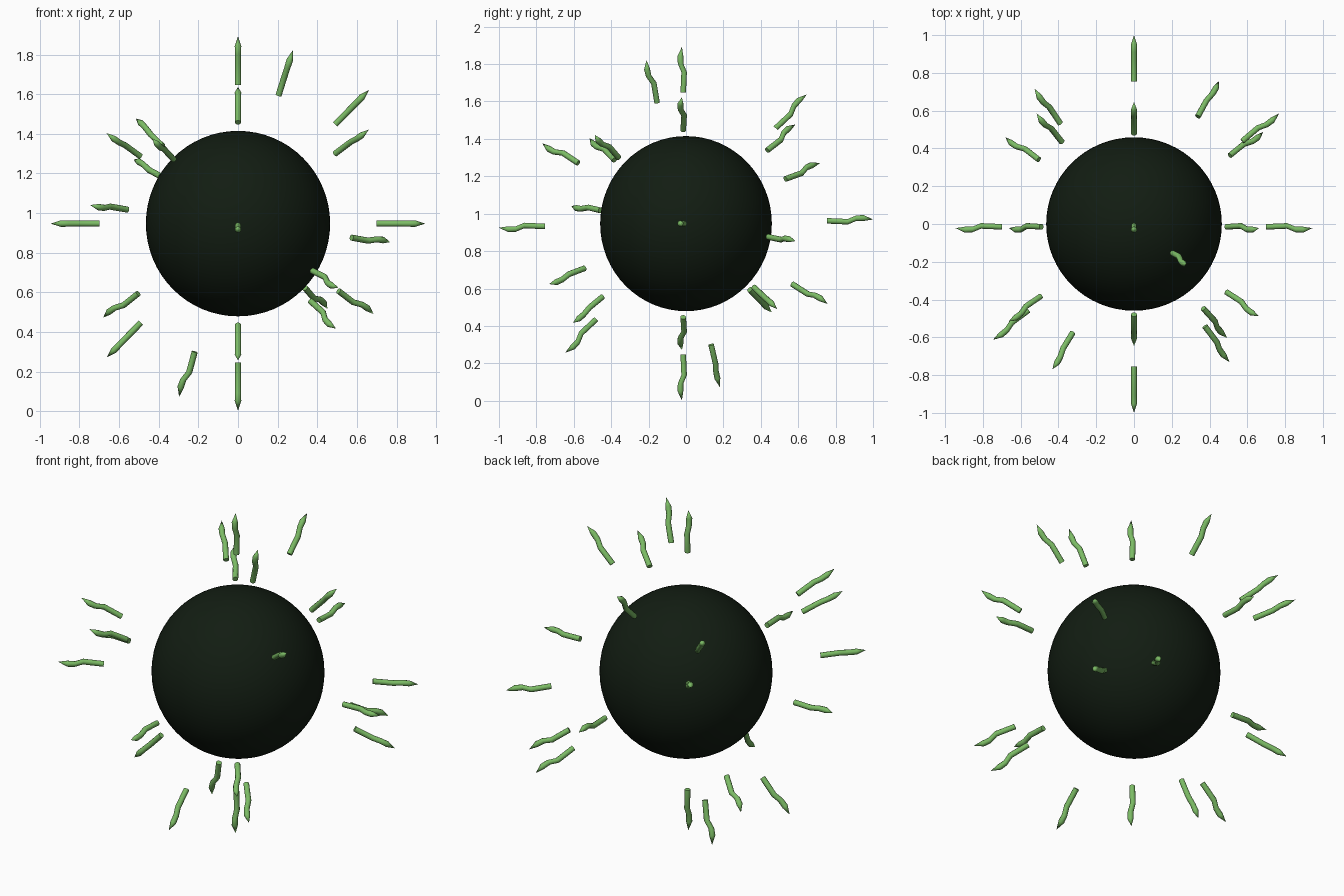
import bpy, bmesh, math
from mathutils import Vector, Quaternion

if "Cube" in bpy.data.objects:
    bpy.data.objects.remove(bpy.data.objects["Cube"])

CENTRE = Vector((0, 0, 0.947))

def material(name, rgb):
    m = bpy.data.materials.new(name)
    m.diffuse_color = (*rgb, 1)
    m.use_nodes = True
    m.node_tree.nodes["Principled BSDF"].inputs["Base Color"].default_value = m.diffuse_color
    return m

dark = material("dark_green", (0.006, 0.012, 0.006))
green = material("leaf_green", (0.2, 0.5, 0.13))

# Core ball, very slightly flattened front to back
bpy.ops.mesh.primitive_uv_sphere_add(segments=64, ring_count=32, radius=1, location=CENTRE)
core = bpy.context.object
core.name = "core"
core.scale = (0.465, 0.459, 0.468)
core.data.materials.append(dark)
bpy.ops.object.shade_smooth()

# Spike: kinked tube along +z with an off-centre point
def spike_mesh(sides=10):
    path = [(-0.015, 0, 0.0155), (-0.010, 0.11, 0.0155), (-0.029, 0.155, 0.0155),
            (-0.030, 0.195, 0.0165)]                     # y offset, height, radius
    bm = bmesh.new()
    rings = []
    for y, z, r in path:
        rings.append([bm.verts.new((r * math.cos(a), y + r * math.sin(a), z))
                      for a in (2 * math.pi * i / sides for i in range(sides))])
    tip = bm.verts.new((0, -0.022, 0.245))
    bm.faces.new(rings[0][::-1])
    for i in range(sides):
        j = (i + 1) % sides
        for lo, hi in zip(rings, rings[1:]):
            bm.faces.new((lo[i], lo[j], hi[j], hi[i]))
        bm.faces.new((rings[-1][i], rings[-1][j], tip))
    me = bpy.data.meshes.new("spike")
    bm.to_mesh(me)
    bm.free()
    me.materials.append(green)
    return me

# Base points of the spikes; each has an opposite twin
bases = [(0.70, 0, 0), (0, 0.755, 0), (0, 0, 0.70),
         (0.49, 0, 0.50), (0, 0.49, 0.50),
         (0.205, -0.14, 0.65), (0.565, 0.447, -0.08),
         (0.385, -0.54, -0.227), (0.328, 0.567, -0.335),
         (0.378, -0.445, -0.382), (0.493, -0.348, 0.36),
         (0.497, 0.37, -0.348)]

mesh = spike_mesh()
up = Vector((0, 0, 1))
for b in bases:
    for s in (1, -1):
        p = Vector(b) * s
        d = p.normalized()
        q = Quaternion((0, 1, 0), math.pi) if d.z < -0.999 else up.rotation_difference(d)
        ob = bpy.data.objects.new("spike", mesh)
        ob.rotation_mode = 'QUATERNION'
        ob.rotation_quaternion = q
        ob.location = CENTRE + p
        bpy.context.collection.objects.link(ob)

# Smooth the tubes, keep their rims sharp
bpy.ops.object.select_all(action='DESELECT')
ob.select_set(True)
bpy.context.view_layer.objects.active = ob
for f in mesh.polygons:
    f.use_smooth = True
mesh.set_sharp_from_angle(angle=math.radians(40))
